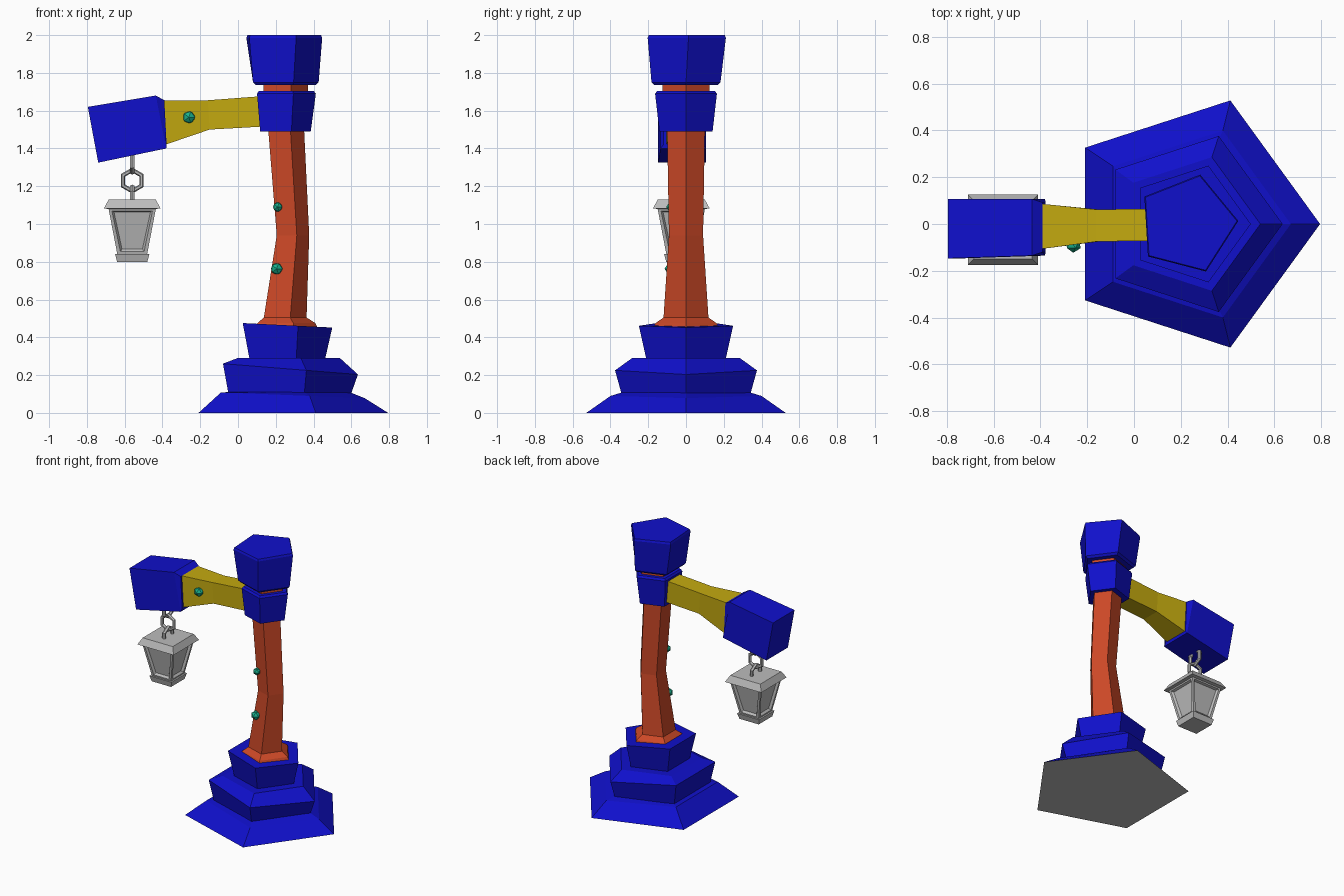
import bpy, bmesh
from math import sin, cos, tau, pi

cube = bpy.data.objects.get("Cube")
if cube:
    bpy.data.objects.remove(cube)


def material(name, rgb):
    m = bpy.data.materials.new(name)
    m.use_nodes = True
    m.diffuse_color = (*rgb, 1)
    m.node_tree.nodes["Principled BSDF"].inputs["Base Color"].default_value = (*rgb, 1)
    return m


blue = material("deep_blue", (0.005, 0.005, 0.6))
orange = material("burnt_orange", (0.6, 0.065, 0.02))
yellow = material("mustard", (0.55, 0.4, 0.005))
green = material("jade", (0.01, 0.45, 0.27))
grey = material("iron_grey", (0.5, 0.5, 0.5))


def loft(name, rings, mat, edit=None):
    """Skin a list of equal point rings and cap both ends."""
    bm = bmesh.new()
    loops = [[bm.verts.new(p) for p in ring] for ring in rings]
    n = len(loops[0])
    for a, b in zip(loops, loops[1:]):
        for i in range(n):
            j = (i + 1) % n
            bm.faces.new((a[i], a[j], b[j], b[i]))
    bm.faces.new(loops[0])
    bm.faces.new(loops[-1])
    bmesh.ops.recalc_face_normals(bm, faces=bm.faces)
    if edit:
        edit(bm)
    me = bpy.data.meshes.new(name)
    bm.to_mesh(me)
    bm.free()
    me.materials.append(mat)
    ob = bpy.data.objects.new(name, me)
    bpy.context.collection.objects.link(ob)
    return ob


def penta(z, r, cx=0.24, tilt=0, turn=0):
    """Five-sided ring; tilt lowers the +x side."""
    ang = [tau * i / 5 + turn for i in range(5)]
    return [(cx + r * cos(a), r * sin(a), z - tilt * r * cos(a)) for a in ang]


def square(z, half):
    return [(-0.56 + half * u, -0.025 + half * v, z)
            for u, v in ((-1, -1), (1, -1), (1, 1), (-1, 1))]


def section(xt, zt, xb, zb, y0, y1):
    """Four-sided cross-section of the arm, top and bottom edge given."""
    return [(xt, y0, zt), (xt, y1, zt), (xb, y1, zb), (xb, y0, zb)]


# Stepped stone base
foot = loft("base_foot", [penta(0, 0.555), penta(0.095, 0.42, 0.25, 0.04),
                          penta(0.11, 0.35)], blue)
foot.data.materials.append(grey)
for f in foot.data.polygons:
    if f.normal.z < -0.9:
        f.material_index = 1
loft("base_middle", [penta(0.105, 0.36), penta(0.235, 0.395, 0.24, 0.08),
                     penta(0.29, 0.3)], blue)
loft("base_top", [penta(0.28, 0.22), penta(0.465, 0.262, 0.237, 0.05)], blue)

# Bent wooden pillar with a flared foot
loft("pillar", [penta(0.455, 0.18), penta(0.475, 0.17), penta(0.505, 0.125, 0.238),
                penta(0.94, 0.095, 0.282), penta(1.5, 0.105, 0.245),
                penta(1.69, 0.13), penta(1.76, 0.13)], orange)

# Collar and capstone
loft("collar", [penta(1.49, 0.148, 0.237), penta(1.69, 0.172), penta(1.705, 0.16)], blue)
loft("capstone", [penta(1.735, 0.175, 0.235), penta(1.75, 0.192, 0.235),
                  penta(1.985, 0.218, 0.228, 0, 0.06),
                  penta(2.0, 0.212, 0.228, 0, 0.06)], blue)

# Side arm and the block on its end
loft("arm", [section(-0.45, 1.655, -0.45, 1.405, -0.108, 0.09),
             section(-0.385, 1.655, -0.385, 1.42, -0.105, 0.085),
             section(-0.16, 1.655, -0.15, 1.5, -0.075, 0.062),
             section(0.17, 1.68, 0.17, 1.518, -0.07, 0.066)], yellow)
loft("arm_block", [section(-0.795, 1.62, -0.74, 1.325, -0.147, 0.107),
                   section(-0.435, 1.68, -0.38, 1.4, -0.135, 0.107),
                   section(-0.39, 1.655, -0.378, 1.42, -0.12, 0.092)], blue)

# Green studs
for name, spot, r in (("arm_stud", (-0.26, -0.087, 1.565), 0.036),
                      ("upper_stud", (0.21, -0.078, 1.09), 0.027),
                      ("lower_stud", (0.205, -0.08, 0.763), 0.034)):
    bpy.ops.mesh.primitive_ico_sphere_add(subdivisions=1, radius=r, location=spot,
                                          rotation=(pi / 2, 0, 0))
    bpy.context.object.name = name
    bpy.context.object.data.materials.append(green)

# Three chain links, alternately turned
for i, z in enumerate((1.33, 1.23, 1.14)):
    bpy.ops.mesh.primitive_torus_add(
        major_segments=6, minor_segments=6, major_radius=0.056, minor_radius=0.013,
        location=(-0.56, -0.025, z), rotation=(pi / 2 * (i % 2), pi / 2, 0))
    bpy.context.object.name = f"chain_link_{i + 1}"
    bpy.context.object.data.materials.append(grey)


# Lantern: roof, body with recessed panes, foot
def panes(bm):
    sides = [f for f in bm.faces if abs(f.normal.z) < 0.7]
    bmesh.ops.inset_individual(bm, faces=sides, thickness=0.024)
    bmesh.ops.inset_individual(bm, faces=sides, thickness=0.014, depth=-0.016)


loft("lantern_roof", [square(1.08, 0.13), square(1.083, 0.15), square(1.13, 0.124)], grey)
loft("lantern_body", [square(0.835, 0.078), square(1.085, 0.126)], grey, panes)
loft("lantern_foot", [square(0.8, 0.08), square(0.842, 0.091)], grey)
